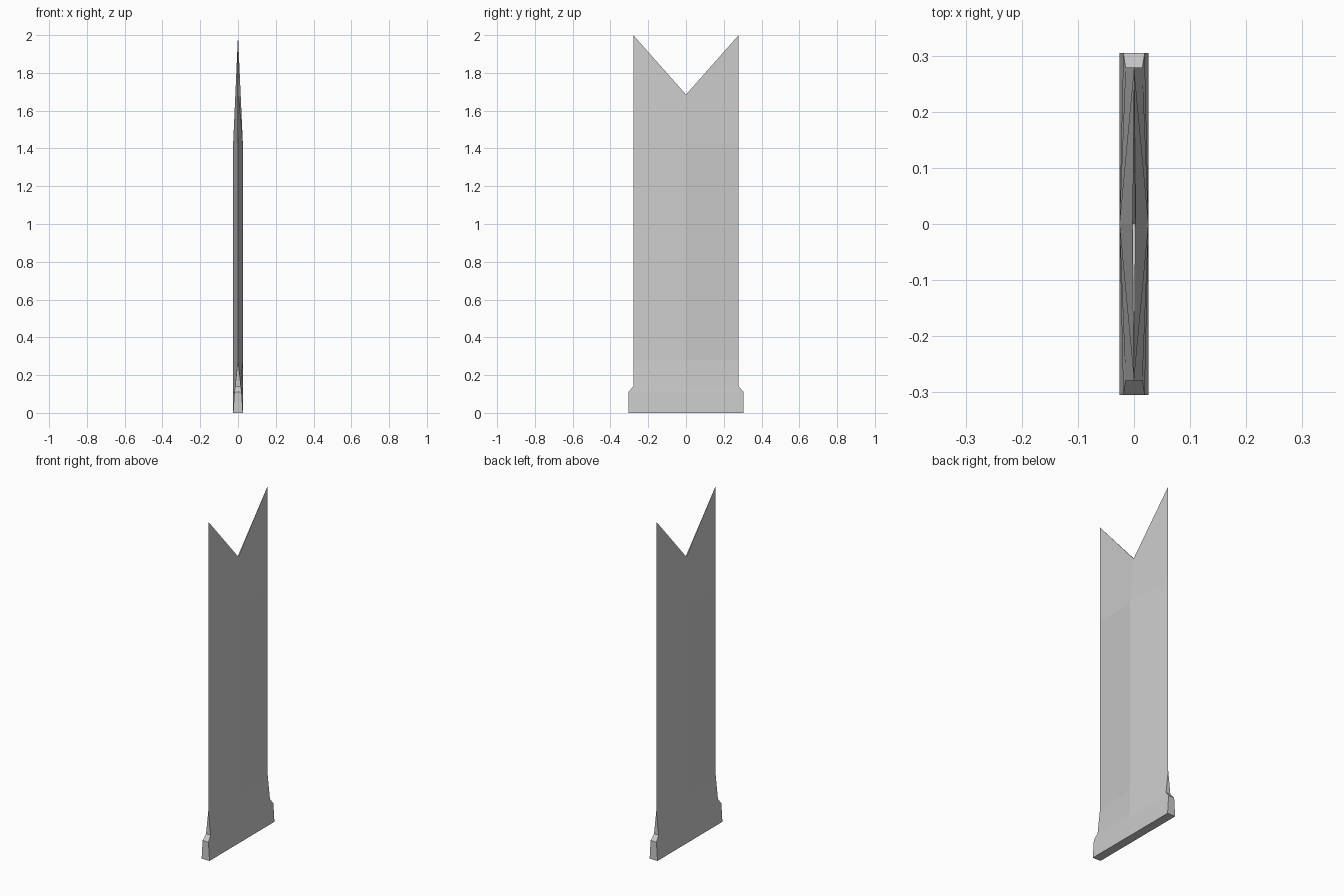
import bpy, bmesh

if "Cube" in bpy.data.objects:
    bpy.data.objects.remove(bpy.data.objects["Cube"])

# Each ring: edge height, centre height, half width (y), edge half thickness, ridge half thickness
RINGS = [
    (0.00, 0.00, 0.305, 0.026, 0.026),   # flat foot
    (0.11, 0.11, 0.305, 0.019, 0.026),   # top of the foot side
    (0.14, 0.14, 0.279, 0.015, 0.026),   # chamfer up to the blade
    (0.28, 0.28, 0.279, 0.000, 0.026),   # edge becomes sharp
    (1.42, 1.42, 0.279, 0.000, 0.026),   # taper starts
    (2.00, 1.685, 0.279, 0.000, 0.003),  # V notch between two tips
]


def add_ring(bm, edge_z, mid_z, half_w, edge_t, mid_t):
    pts = [(mid_t, 0, mid_z), (edge_t, half_w, edge_z), (-edge_t, half_w, edge_z),
           (-mid_t, 0, mid_z), (-edge_t, -half_w, edge_z), (edge_t, -half_w, edge_z)]
    return [bm.verts.new(p) for p in pts]


bm = bmesh.new()
rings = [add_ring(bm, *r) for r in RINGS]

# Sides
for lo, hi in zip(rings, rings[1:]):
    for i in range(6):
        j = (i + 1) % 6
        bm.faces.new((lo[i], lo[j], hi[j], hi[i]))

# Bottom and the two thin slopes of the notch
bm.faces.new(rings[0][::-1])
top = rings[-1]
bm.faces.new((top[0], top[1], top[2], top[3]))
bm.faces.new((top[3], top[4], top[5], top[0]))

# Merge the doubled points along the sharp edges
bmesh.ops.remove_doubles(bm, verts=bm.verts, dist=0.0005)
bmesh.ops.recalc_face_normals(bm, faces=bm.faces)

mesh = bpy.data.meshes.new("notched_blade")
bm.to_mesh(mesh)
bm.free()
blade = bpy.data.objects.new("notched_blade", mesh)
bpy.context.collection.objects.link(blade)
